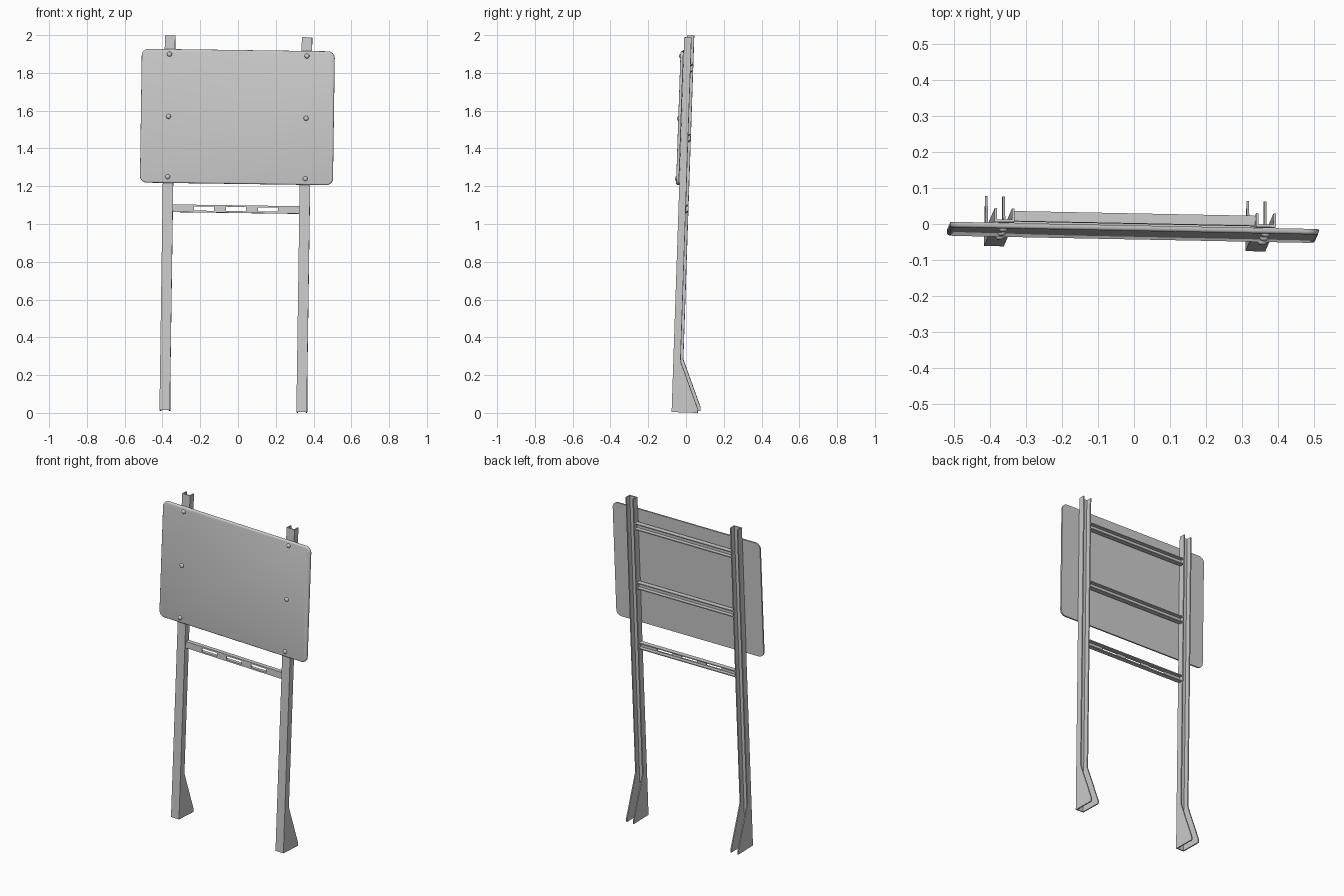
import bpy, bmesh, math
from mathutils import Matrix, Vector

if "Cube" in bpy.data.objects:
    bpy.data.objects.remove(bpy.data.objects["Cube"])

# The whole sign stands slightly crooked: local frame -> world
TILT = (Matrix.Translation((-0.026, -0.0685, 0.010))
        @ Matrix.Rotation(math.radians(-1.1), 4, 'Z')
        @ Matrix.Rotation(math.radians(-1.95), 4, 'X')
        @ Matrix.Rotation(math.radians(0.8), 4, 'Y'))


def prism(bm, points, offset):
    """Extrude a closed 3D polygon along an offset."""
    face = bm.faces.new([bm.verts.new(p) for p in points])
    ext = bmesh.ops.extrude_face_region(bm, geom=[face])
    verts = [g for g in ext['geom'] if isinstance(g, bmesh.types.BMVert)]
    bmesh.ops.translate(bm, verts=verts, vec=Vector(offset))
    bmesh.ops.recalc_face_normals(bm, faces=bm.faces[:])


def finish(bm, name):
    mesh = bpy.data.meshes.new(name)
    bm.to_mesh(mesh)
    bm.free()
    obj = bpy.data.objects.new(name, mesh)
    bpy.context.collection.objects.link(obj)
    obj.matrix_world = TILT
    return obj


def smooth(obj, angle):
    bpy.ops.object.select_all(action='DESELECT')
    obj.select_set(True)
    bpy.context.view_layer.objects.active = obj
    bpy.ops.object.shade_smooth_by_angle(angle=math.radians(angle))


def box(bm, x0, x1, y0, y1, z0, z1):
    prism(bm, [(x0, y0, z0), (x0, y1, z0), (x0, y1, z1), (x0, y0, z1)], (x1 - x0, 0, 0))


POST_X, HALF, WALL, DEPTH, TOP = 0.3625, 0.0275, 0.007, 0.038, 1.985
FOOT = [(0, 0), (0.138, 0), (0.138, 0.02), (DEPTH, 0.27), (DEPTH, TOP), (0, TOP)]

# Channel posts, open at the back, with flared feet
for side, label in ((-1, "left"), (1, "right")):
    bm = bmesh.new()
    cx = side * POST_X
    for x in (cx - HALF, cx + HALF - WALL):
        prism(bm, [(x, y, z) for y, z in FOOT], (WALL, 0, 0))
    box(bm, cx - HALF + WALL, cx + HALF - WALL, 0, WALL, 0, TOP)
    finish(bm, label + "_post")

# Channel crossbars between the posts
span = POST_X - HALF
y0, y1, h, t = 0.008, 0.036, 0.02, 0.006
U = [(y0, -h), (y1, -h), (y1, -h + t), (y0 + t, -h + t),
     (y0 + t, h - t), (y1, h - t), (y1, h), (y0, h)]
bars = {}
for label, z in (("lower", 1.07), ("middle", 1.445), ("upper", 1.815)):
    bm = bmesh.new()
    prism(bm, [(-span, y, z + dz) for y, dz in U], (2 * span, 0, 0))
    bars[label] = finish(bm, label + "_crossbar")

# Slots through the lower crossbar
bm = bmesh.new()
for cx in (-0.17, 0, 0.17):
    box(bm, cx - 0.053, cx + 0.053, -0.02, 0.025, 1.07 - 0.011, 1.07 + 0.011)
cutter = finish(bm, "slot_cutter")
cutter.hide_render = True
cutter.hide_set(True)
cut = bars["lower"].modifiers.new("slots", 'BOOLEAN')
cut.operation, cut.solver, cut.object = 'DIFFERENCE', 'EXACT', cutter
bpy.context.view_layer.update()
bpy.context.view_layer.objects.active = bars["lower"]
bpy.ops.object.modifier_apply(modifier=cut.name)
bpy.data.objects.remove(cutter)

# Sign board with rounded corners and softened front edge
W, Z0, Z1, R, THICK = 0.511, 1.203, 1.912, 0.035, 0.015
outline = []
for k, (x, z) in enumerate(((W - R, Z1 - R), (-W + R, Z1 - R),
                            (-W + R, Z0 + R), (W - R, Z0 + R))):
    for i in range(9):
        a = math.pi / 2 * (k + i / 8)
        outline.append((x + R * math.cos(a), 0, z + R * math.sin(a)))
bm = bmesh.new()
prism(bm, outline, (0, -THICK, 0))
front = [e for e in bm.edges if all(abs(v.co.y + THICK) < 1e-5 for v in e.verts)]
bmesh.ops.bevel(bm, geom=front, offset=0.008, segments=3, profile=0.5, affect='EDGES')
smooth(finish(bm, "sign_board"), 40)

# Domed bolts fixing the board
for label, z in (("lower", 1.235), ("middle", 1.555), ("upper", 1.885)):
    for side, hand in ((-1, "left"), (1, "right")):
        bm = bmesh.new()
        place = (Matrix.Translation((side * 0.364, -THICK, z))
                 @ Matrix.Diagonal((0.013, 0.010, 0.013, 1))
                 @ Matrix.Rotation(math.pi / 2, 4, 'X'))
        bmesh.ops.create_uvsphere(bm, u_segments=16, v_segments=8, radius=1, matrix=place)
        smooth(finish(bm, f"{label}_{hand}_bolt"), 60)
